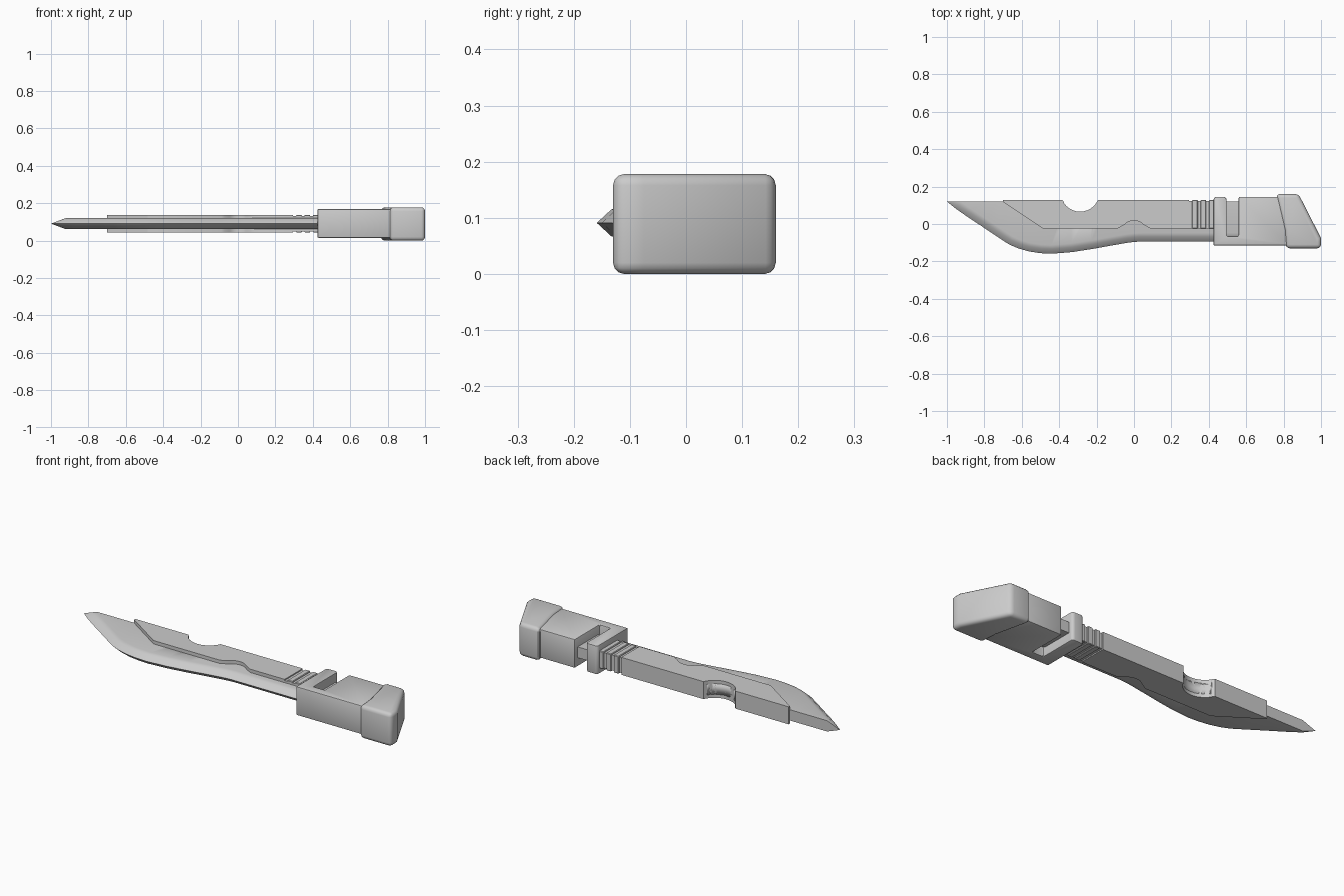
import bpy, bmesh, math
from mathutils import Vector

if "Cube" in bpy.data.objects:
    bpy.data.objects.remove(bpy.data.objects["Cube"])

ZC = 0.091  # mid-plane of the knife


def finish(bm, name, bevel=0, segments=2, angle=30):
    bmesh.ops.remove_doubles(bm, verts=bm.verts, dist=1e-5)
    bmesh.ops.recalc_face_normals(bm, faces=bm.faces)
    mesh = bpy.data.meshes.new(name)
    bm.to_mesh(mesh)
    bm.free()
    ob = bpy.data.objects.new(name, mesh)
    bpy.context.collection.objects.link(ob)
    bpy.ops.object.select_all(action='DESELECT')
    bpy.context.view_layer.objects.active = ob
    ob.select_set(True)
    if bevel:
        mod = ob.modifiers.new("bevel", 'BEVEL')
        mod.width, mod.segments = bevel, segments
        mod.limit_method = 'ANGLE'
        bpy.ops.object.modifier_apply(modifier=mod.name)
    bpy.ops.object.shade_smooth_by_angle(angle=math.radians(angle))
    return ob


def prism(name, outline, half, bevel=0, segments=2, zc=ZC):
    """Extrude a top-view outline symmetrically about the mid-plane."""
    bm = bmesh.new()
    face = bm.faces.new([bm.verts.new((x, y, zc - half)) for x, y in outline])
    ext = bmesh.ops.extrude_face_region(bm, geom=[face])
    bmesh.ops.translate(bm, vec=(0, 0, 2 * half),
                        verts=[v for v in ext['geom'] if isinstance(v, bmesh.types.BMVert)])
    return finish(bm, name, bevel, segments)


def arc(cx, cy, r, a0, a1, n=10):
    angles = [math.radians(a0 + (a1 - a0) * i / n) for i in range(n + 1)]
    return [(cx + r * math.cos(a), cy + r * math.sin(a)) for a in angles]


# Thumb notch through the spine, shared by blade and spine panel
notch = ([(-0.395, 0.14), (-0.375, 0.118)] + arc(-0.288, 0.17, 0.104, 214, 326)
         + [(-0.193, 0.126), (-0.193, 0.14)])

# Blade: cross-sections along the cutting edge, running on as a tang
SPINE = 0.12
edge = [Vector(p) for p in [
    (-1, 0.12), (-0.95, 0.08), (-0.89, 0.038), (-0.82, -0.008), (-0.75, -0.055),
    (-0.67, -0.108), (-0.62, -0.13), (-0.56, -0.147), (-0.50, -0.156), (-0.44, -0.159),
    (-0.33, -0.15), (-0.22, -0.133), (-0.12, -0.115), (-0.04, -0.101), (0, -0.096),
    (0.03, -0.094), (0.43, -0.094), (0.60, -0.094)]]
section = [(0.026, 0.024), (0.046, 0.029)]
bm = bmesh.new()
rings = []
for i, p in enumerate(edge):
    t = (edge[min(i + 1, len(edge) - 1)] - edge[max(i - 1, 0)]).normalized()
    n = Vector((-t.y, t.x))
    if i == 0:
        ring = [(p.x, p.y, ZC)] * 7
    else:
        side = []
        for d, h in section:
            q = p + n * d
            side.append((q.x, min(q.y, SPINE - 0.002), h))
        side.append((side[-1][0], SPINE, section[-1][1]))
        ring = ([(p.x, p.y, ZC)] + [(x, y, ZC + h) for x, y, h in side]
                + [(x, y, ZC - h) for x, y, h in reversed(side)])
    rings.append([bm.verts.new(c) for c in ring])
for a, b in zip(rings, rings[1:]):
    for j in range(7):
        k = (j + 1) % 7
        bm.faces.new((a[j], a[k], b[k], b[j]))
bm.faces.new(rings[-1])
blade = finish(bm, "blade", angle=50)

cutter = prism("notch_cutter", notch, 0.2)
cutter.hide_render = True
bpy.context.view_layer.objects.active = blade
mod = blade.modifiers.new("notch", 'BOOLEAN')
mod.object, mod.operation, mod.solver = cutter, 'DIFFERENCE', 'EXACT'
bpy.ops.object.modifier_apply(modifier=mod.name)
bpy.data.objects.remove(cutter)

# Thick spine panel with the thumb notch and a finger scallop below
TOP, LOW = 0.128, -0.025
panel = ([(-0.70, TOP), (-0.70, 0.118), (-0.485, LOW), (-0.09, LOW), (-0.07, -0.014)]
         + arc(0, -0.055, 0.073, 135, 45, 8)
         + [(0.07, -0.014), (0.09, LOW), (0.295, LOW), (0.295, TOP), (-0.193, TOP)]
         + arc(-0.288, 0.17, 0.104, 326, 214) + [(-0.375, 0.118), (-0.383, TOP)])
prism("spine_panel", panel, 0.047)


def block(name, x0, x1, inset, bevel=0):
    prism(name, [(x0, LOW), (x1, LOW), (x1, TOP - inset), (x0, TOP - inset)],
          0.047 - inset, bevel, 1)


# Ribbed section in front of the guard
block("rib_core", 0.29, 0.44, 0.006)
for i, x in enumerate((0.311, 0.356, 0.401)):
    block(f"rib_{i + 1}", x, x + 0.03, 0, 0.003)

# Guard and grip in one piece, with a deep slot showing the tang
prism("grip", [(0.425, -0.115), (0.425, 0.135), (0.435, 0.145), (0.485, 0.145),
               (0.495, 0.135), (0.495, -0.065), (0.56, -0.065), (0.56, 0.145),
               (0.79, 0.145), (0.83, -0.115)], 0.077, 0.006, 2, 0.092)

# Slanted pommel
prism("pommel", [(0.76, 0.16), (0.88, 0.16), (1.0, -0.075), (1.0, -0.13),
                 (0.813, -0.13), (0.805, -0.03)], 0.089, 0.02, 3, 0.089)
